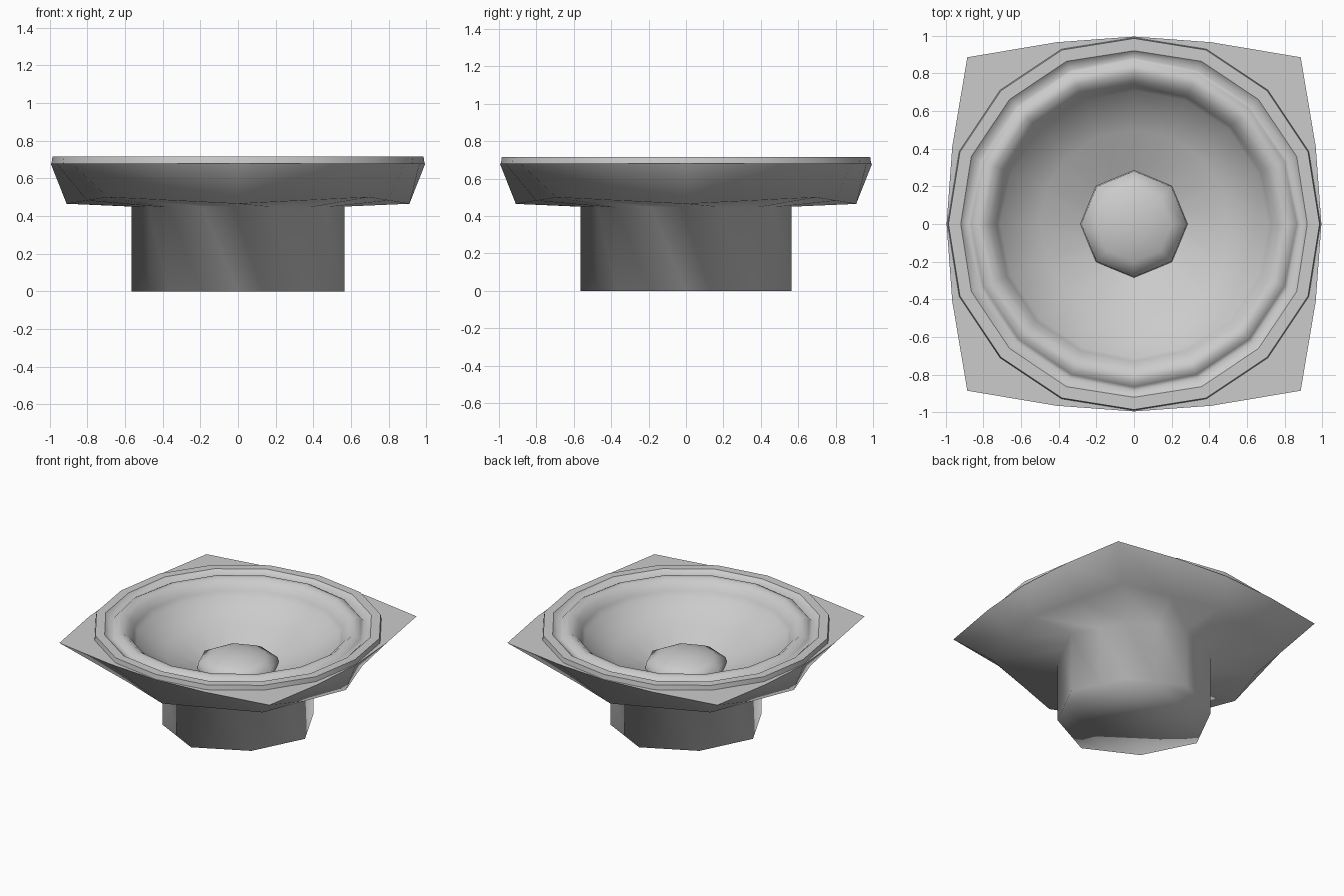
import bpy, bmesh, math
from mathutils import Vector

if "Cube" in bpy.data.objects:
    bpy.data.objects.remove(bpy.data.objects["Cube"])


def loop(r, z, n, axis_r=None):
    # regular ring; the four points on the axes may use their own radius
    pts = []
    for k in range(n):
        a = 2 * math.pi * k / n
        rr = axis_r if axis_r and k % (n // 4) == 0 else r
        pts.append(Vector((rr * math.cos(a), rr * math.sin(a), z)))
    return pts


def loop8(axis_r, axis_z, diag_r, diag_z):
    # eight corners plus edge midpoints, to match the 16-point flange
    pts = []
    for k in range(8):
        a = math.pi * k / 4
        r, z = (axis_r, axis_z) if k % 2 == 0 else (diag_r, diag_z)
        pts.append(Vector((r * math.cos(a), r * math.sin(a), z)))
    out = []
    for k in range(8):
        out += [pts[k], (pts[k] + pts[(k + 1) % 8]) / 2]
    return out


def loft(name, loops, cap_end=False, tip=None, angle=50):
    bm = bmesh.new()
    rings = [[bm.verts.new(p) for p in lp] for lp in loops]
    n = len(rings[0])
    for a, b in zip(rings, rings[1:]):
        for k in range(n):
            j = (k + 1) % n
            bm.faces.new((a[k], b[k], b[j], a[j]))
    if cap_end:
        bm.faces.new(rings[-1][::-1])
    if tip is not None:
        t = bm.verts.new((0, 0, tip))
        for k in range(n):
            bm.faces.new((rings[-1][k], t, rings[-1][(k + 1) % n]))
    # wind upward-facing parts consistently
    bm.normal_update()
    if not cap_end and sum(f.normal.z for f in bm.faces) < 0:
        bmesh.ops.reverse_faces(bm, faces=bm.faces[:])
    me = bpy.data.meshes.new(name)
    bm.to_mesh(me)
    bm.free()
    ob = bpy.data.objects.new(name, me)
    bpy.context.collection.objects.link(ob)
    bpy.context.view_layer.objects.active = ob
    ob.select_set(True)
    bpy.ops.object.shade_smooth_by_angle(angle=math.radians(angle))
    ob.select_set(False)
    return ob


# square-ish flange outline: one quarter, rotated four times
quarter = [(0.995, 0), (0.965, 0.41), (0.885, 0.885), (0.41, 0.965)]
outline = []
for c, s in [(1, 0), (0, 1), (-1, 0), (0, -1)]:
    outline += [Vector((x * c - y * s, x * s + y * c, 0.68)) for x, y in quarter]

# flat flange top
loft("flange", [loop(0.90, 0.68, 16), outline])

# tapered basket underside and magnet housing, shaded smooth throughout
loft("basket_and_magnet", [
    outline,
    loop8(0.91, 0.465, 0.98, 0.50),
    loop8(0.565, 0.45, 0.53, 0.445),
    loop8(0.565, 0, 0.53, 0)], cap_end=True, angle=180)

# raised gasket ring
loft("gasket_ring", [loop(1.005, 0.68, 16, 0.99), loop(1.0, 0.715, 16, 0.985),
                     loop(0.935, 0.715, 16, 0.92)], angle=35)

# rolled surround running into the cone
loft("surround_and_cone", [loop(0.935, 0.715, 16, 0.92)] + [loop(r, z, 16) for r, z in
     [(0.885, 0.675), (0.865, 0.695), (0.835, 0.712),
      (0.80, 0.71), (0.76, 0.68), (0.73, 0.64), (0.71, 0.60),
      (0.5, 0.50), (0.25, 0.39)]], angle=180)

# domed dust cap
loft("dust_cap", [loop(r, z, 8) for r, z in
     [(0.285, 0.40), (0.28, 0.445), (0.2, 0.485), (0.1, 0.51)]], tip=0.515, angle=180)
